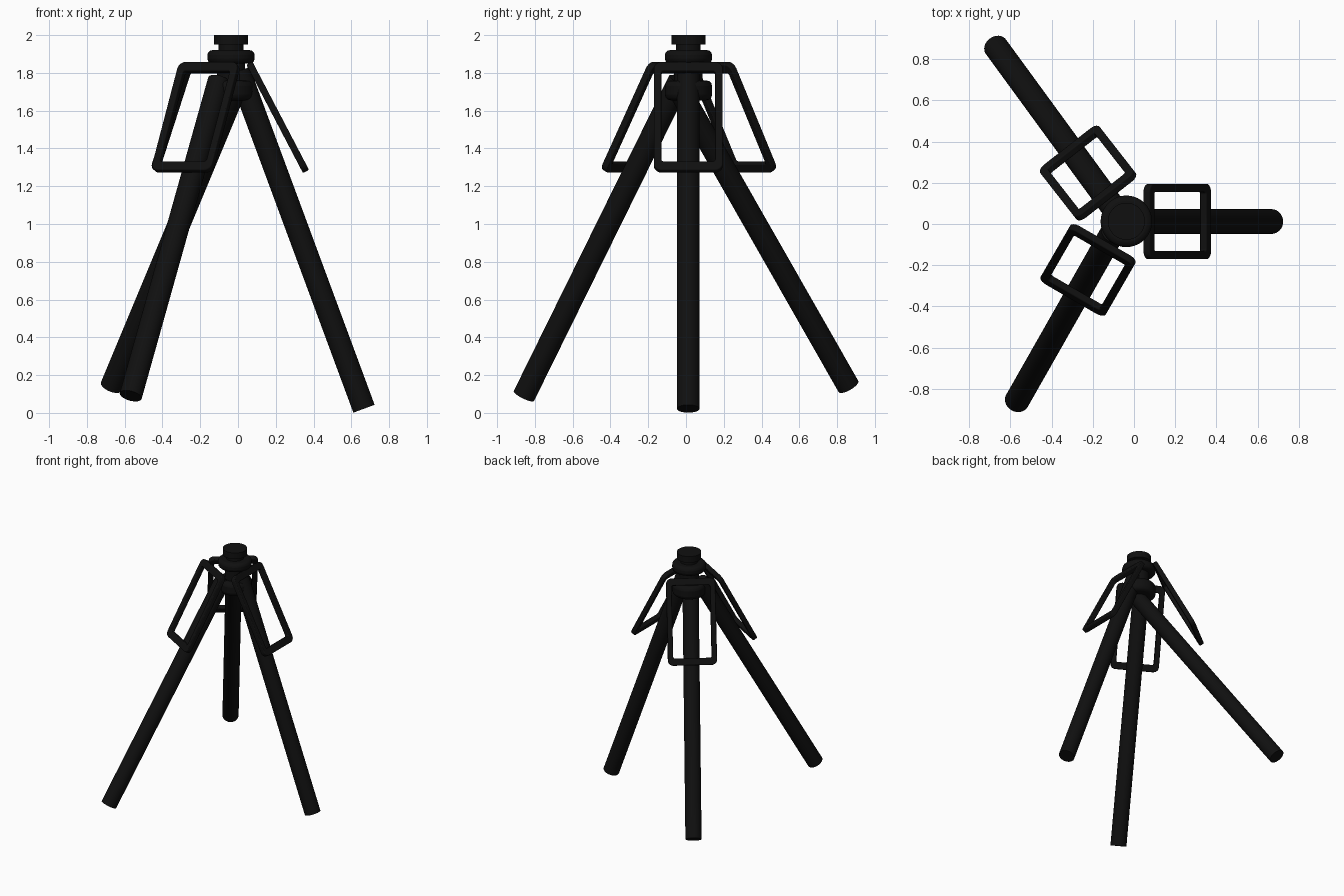
import bpy
import bmesh
from math import radians, cos, sin, pi
from mathutils import Vector, Matrix

old = bpy.data.objects.get("Cube")
if old:
    bpy.data.objects.remove(old, do_unlink=True)

black = bpy.data.materials.new("matte black")
black.use_nodes = True
colour = (0.005, 0.005, 0.005, 1)
black.diffuse_color = colour
black.node_tree.nodes["Principled BSDF"].inputs["Base Color"].default_value = colour


def finish(name, bm, matrix, bevel=0):
    """Turn a bmesh into a placed, smooth-shaded object."""
    bmesh.ops.recalc_face_normals(bm, faces=bm.faces)
    mesh = bpy.data.meshes.new(name)
    bm.to_mesh(mesh)
    bm.free()
    mesh.materials.append(black)
    ob = bpy.data.objects.new(name, mesh)
    bpy.context.collection.objects.link(ob)
    ob.matrix_world = matrix
    bpy.ops.object.select_all(action='DESELECT')
    ob.select_set(True)
    bpy.context.view_layer.objects.active = ob
    bpy.ops.object.shade_smooth_by_angle(angle=radians(40))
    if bevel:
        mod = ob.modifiers.new("rounded edges", 'BEVEL')
        mod.width = bevel
        mod.segments = 3
        mod.limit_method = 'ANGLE'
        mod.angle_limit = radians(50)
    return ob


def disc(name, radius, low, high, bevel=0):
    bm = bmesh.new()
    bmesh.ops.create_cone(bm, cap_ends=True, segments=40, radius1=radius,
                          radius2=radius, depth=high - low)
    finish(name, bm, Matrix.Translation((-0.037, 0.013, (low + high) / 2)), bevel)


def leg(name, top, foot):
    top, foot = Vector(top), Vector(foot)
    axis = top - foot
    bm = bmesh.new()
    bmesh.ops.create_cone(bm, cap_ends=True, segments=32, radius1=0.06,
                          radius2=0.06, depth=axis.length)
    turn = axis.to_track_quat('Z', 'Y').to_matrix().to_4x4()
    finish(name, bm, Matrix.Translation((top + foot) / 2) @ turn)


def rounded_rectangle(length, width, radius, steps=5):
    points = []
    for corner, (sx, sy) in enumerate([(1, 1), (-1, 1), (-1, -1), (1, -1)]):
        for i in range(steps + 1):
            a = (corner + i / steps) * pi / 2
            points.append((sx * (length / 2 - radius) + radius * cos(a),
                           sy * (width / 2 - radius) + radius * sin(a)))
    return points


def handle(name, centre, heading):
    """A rounded frame that slopes down and away from the hub."""
    bm = bmesh.new()
    outer = rounded_rectangle(0.647, 0.365, 0.04)
    inner = rounded_rectangle(0.54, 0.285, 0.012)
    rings = [[bm.verts.new((x, y, z)) for x, y in loop]
             for loop, z in ((outer, 0.018), (outer, -0.018),
                             (inner, -0.018), (inner, 0.018))]
    n = len(outer)
    for a, b in zip(rings, rings[1:] + rings[:1]):
        for i in range(n):
            j = (i + 1) % n
            bm.faces.new((a[i], a[j], b[j], b[i]))
    matrix = (Matrix.Translation(centre)
              @ Matrix.Rotation(radians(heading), 4, 'Z')
              @ Matrix.Rotation(radians(62.4), 4, 'Y'))
    finish(name, bm, matrix, 0.006)


# Head and hub
disc("mounting_cap", 0.09, 1.95, 2.0)
disc("neck", 0.065, 1.9, 1.96)
disc("upper_collar", 0.125, 1.85, 1.92, 0.025)
disc("centre_column", 0.075, 1.66, 1.88)
disc("lower_collar", 0.125, 1.655, 1.76, 0.03)

# Three splayed legs
leg("left_leg", (0.005, 0.012, 1.81), (0.667, 0.012, 0.022))
leg("back_right_leg", (-0.02, -0.03, 1.7), (-0.67, 0.86, 0.14))
leg("front_right_leg", (-0.1, -0.035, 1.76), (-0.568, -0.858, 0.09))

# Sloping frame over each leg
handle("left_handle", (0.21, 0.012, 1.565), 0)
handle("back_right_handle", (-0.223, 0.247, 1.565), 128)
handle("front_right_handle", (-0.223, -0.223, 1.565), 240)
